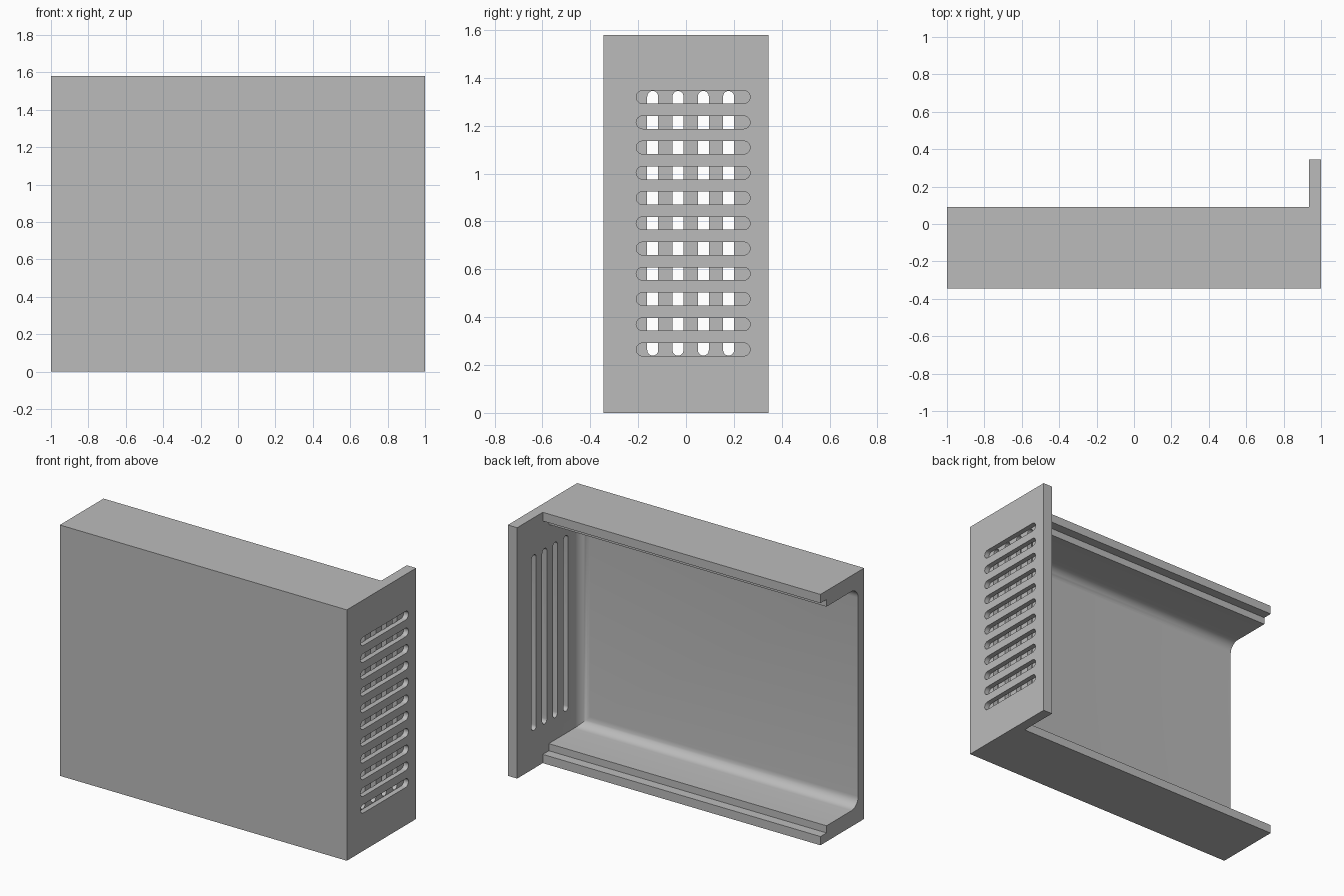
import bpy
import bmesh
import math

cube = bpy.data.objects.get("Cube")
if cube:
    bpy.data.objects.remove(cube, do_unlink=True)

HEIGHT = 1.58
PLATE_IN, PLATE_OUT = 0.935, 1.0
FRONT, BODY_BACK, PLATE_BACK = -0.345, 0.09, 0.345
PLATE_MID = (PLATE_IN + PLATE_OUT) / 2

grey = bpy.data.materials.new("plain grey")
grey.use_nodes = True
grey.diffuse_color = (0.5, 0.5, 0.5, 1)
grey.node_tree.nodes["Principled BSDF"].inputs["Base Color"].default_value = (0.5, 0.5, 0.5, 1)


def make_object(name, bm):
    bmesh.ops.recalc_face_normals(bm, faces=bm.faces)
    mesh = bpy.data.meshes.new(name)
    bm.to_mesh(mesh)
    bm.free()
    mesh.materials.append(grey)
    obj = bpy.data.objects.new(name, mesh)
    bpy.context.collection.objects.link(obj)
    return obj


def extrude(bm, points, offset):
    """Extrude a closed outline along an offset vector."""
    face = bm.faces.new([bm.verts.new(p) for p in points])
    geom = bmesh.ops.extrude_face_region(bm, geom=[face])["geom"]
    verts = [g for g in geom if isinstance(g, bmesh.types.BMVert)]
    bmesh.ops.translate(bm, verts=verts, vec=offset)


def box(bm, lo, hi):
    (x0, y0, z0), (x1, y1, z1) = lo, hi
    extrude(bm, [(x0, y0, z0), (x1, y0, z0), (x1, y1, z0), (x0, y1, z0)], (0, 0, z1 - z0))


def slot(bm, x0, x1, centre, half_length, radius, upright):
    """Round-ended slot running through x, lying along y or z."""
    points = []
    for end in (1, -1):
        for i in range(13):
            a = math.pi * (i / 12 - 0.5)
            along = end * (half_length - radius + radius * math.cos(a))
            across = end * radius * math.sin(a)
            y, z = (-across, along) if upright else (along, across)
            points.append((x0, centre[0] + y, centre[1] + z))
    extrude(bm, points, (x1 - x0, 0, 0))


# Enclosure: solid L-shaped block, hollowed out below
bm = bmesh.new()
outline = [(-1, FRONT), (PLATE_OUT, FRONT), (PLATE_OUT, PLATE_BACK),
           (PLATE_IN, PLATE_BACK), (PLATE_IN, BODY_BACK), (-1, BODY_BACK)]
extrude(bm, [(x, y, 0) for x, y in outline], (0, 0, HEIGHT))
enclosure = make_object("enclosure", bm)

# Main cavity, rounded where it meets the front wall
bm = bmesh.new()
wall = 0.1
cavity_front = FRONT + 0.06
box(bm, (-1.2, cavity_front, wall), (PLATE_IN, 0.2, HEIGHT - wall))
rounded = [e for e in bm.edges
           if all(abs(v.co.y - cavity_front) < 1e-4 for v in e.verts)
           and not all(v.co.x < -1 for v in e.verts)]
bmesh.ops.bevel(bm, geom=rounded, offset=0.065, segments=8, profile=0.5, affect='EDGES')
cutters = [make_object("cavity_cutter", bm)]

# Stepped rebate along the open back
bm = bmesh.new()
lip = 0.055
box(bm, (-1.2, 0.03, lip), (PLATE_IN, 0.2, HEIGHT - lip))
cutters.append(make_object("rebate_cutter", bm))

# Horizontal vents in the outer half of the end plate
bm = bmesh.new()
for i in range(11):
    slot(bm, PLATE_MID, 1.1, (0.03, 0.265 + i * 0.1055), 0.238, 0.027, False)
cutters.append(make_object("outer_vent_cutter", bm))

# Vertical vents in the inner half of the end plate
bm = bmesh.new()
for i in range(4):
    slot(bm, 0.87, PLATE_MID + 0.001, (-0.139 + i * 0.1057, 0.7925), 0.553, 0.023, True)
cutters.append(make_object("inner_vent_cutter", bm))

for cutter in cutters:
    cutter.hide_render = True
    mod = enclosure.modifiers.new(cutter.name, 'BOOLEAN')
    mod.operation = 'DIFFERENCE'
    mod.solver = 'EXACT'
    mod.object = cutter

# Bake the cuts and remove the cutters
bpy.context.view_layer.update()
depsgraph = bpy.context.evaluated_depsgraph_get()
result = bpy.data.meshes.new_from_object(enclosure.evaluated_get(depsgraph))
enclosure.modifiers.clear()
enclosure.data = result
for cutter in cutters:
    bpy.data.objects.remove(cutter, do_unlink=True)
result.materials.clear()
result.materials.append(grey)

for obj in bpy.context.selected_objects:
    obj.select_set(False)
enclosure.select_set(True)
bpy.context.view_layer.objects.active = enclosure
bpy.ops.object.shade_smooth_by_angle(angle=math.radians(30))
